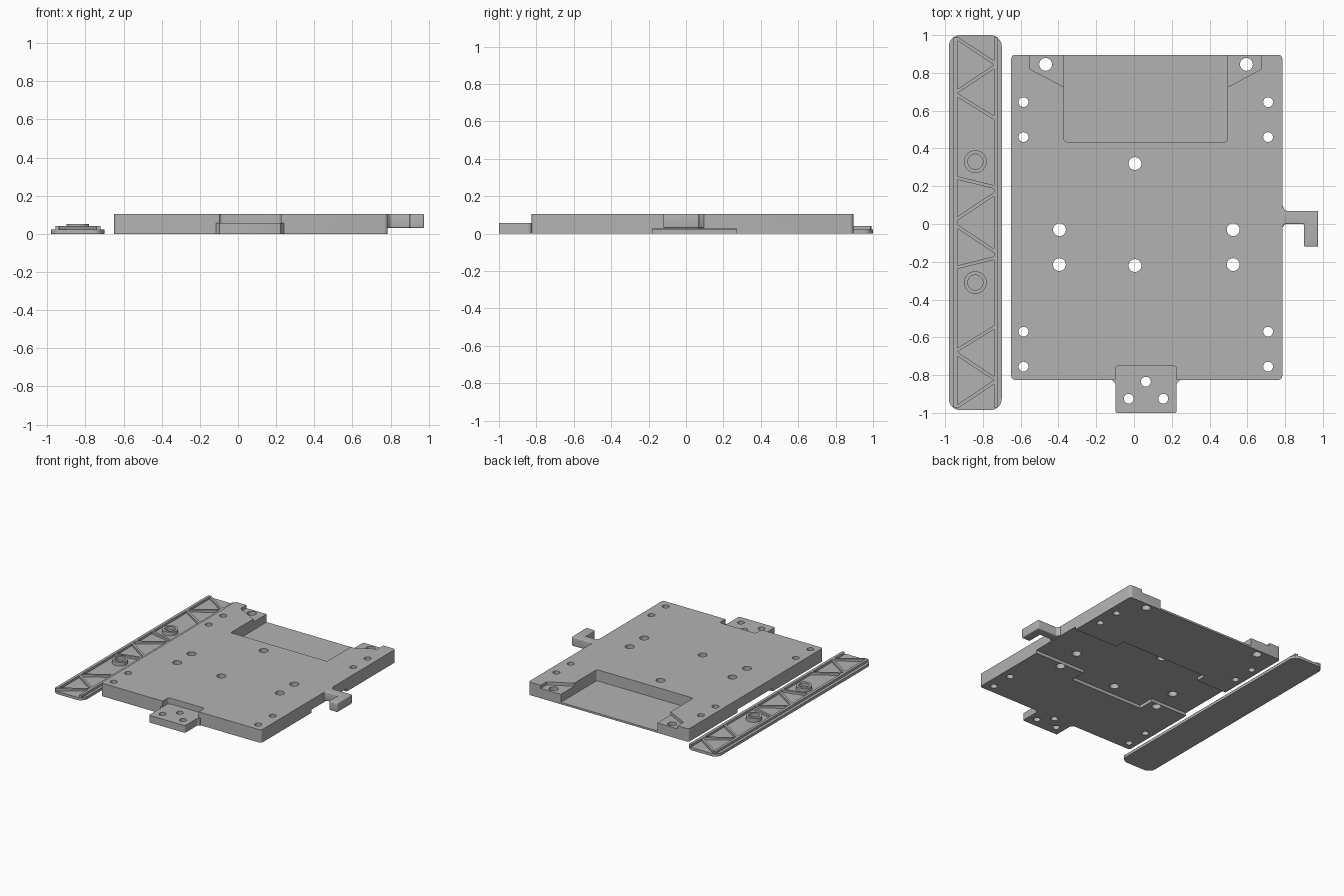
import bpy, bmesh, math
from mathutils import Matrix, Vector

if "Cube" in bpy.data.objects:
    bpy.data.objects.remove(bpy.data.objects["Cube"])

grey = bpy.data.materials.new("grey")
grey.diffuse_color = (0.45, 0.45, 0.45, 1)
grey.use_nodes = True
grey.node_tree.nodes["Principled BSDF"].inputs["Base Color"].default_value = grey.diffuse_color


def finish(bm, name):
    bmesh.ops.recalc_face_normals(bm, faces=bm.faces)
    me = bpy.data.meshes.new(name)
    bm.to_mesh(me)
    bm.free()
    ob = bpy.data.objects.new(name, me)
    bpy.context.collection.objects.link(ob)
    me.materials.append(grey)
    return ob


def prism(name, pts, z0, z1, corner=0, segments=5):
    """Extruded outline with optional rounded upright corners."""
    bm = bmesh.new()
    f = bm.faces.new([bm.verts.new((x, y, z0)) for x, y in pts])
    ext = bmesh.ops.extrude_face_region(bm, geom=[f])["geom"]
    for v in ext:
        if isinstance(v, bmesh.types.BMVert):
            v.co.z = z1
    if corner:
        up = [e for e in bm.edges if abs(e.verts[0].co.z - e.verts[1].co.z) > 1e-5]
        bmesh.ops.bevel(bm, geom=up, offset=corner, segments=segments,
                        profile=0.5, affect='EDGES')
    return finish(bm, name)


def rect(x0, x1, y0, y1):
    return [(x0, y0), (x1, y0), (x1, y1), (x0, y1)]


def drills(spots):
    """Cutter made of one round pin per (x, y, radius)."""
    bm = bmesh.new()
    for x, y, r in spots:
        bmesh.ops.create_cone(bm, cap_ends=True, segments=32, radius1=r, radius2=r,
                              depth=0.5, matrix=Matrix.Translation((x, y, 0.05)))
    return finish(bm, "drill_cutter")


def select(ob):
    bpy.ops.object.select_all(action='DESELECT')
    ob.select_set(True)
    bpy.context.view_layer.objects.active = ob


def cut(ob, cutter):
    select(ob)
    m = ob.modifiers.new("cut", 'BOOLEAN')
    m.operation, m.solver, m.object = 'DIFFERENCE', 'EXACT', cutter
    bpy.ops.object.modifier_apply(modifier=m.name)
    bpy.data.objects.remove(cutter)


def smooth(ob):
    select(ob)
    bpy.ops.object.shade_smooth_by_angle(angle=math.radians(30))


# Base plate
plate = prism("base_plate", rect(-0.65, 0.785, -0.825, 0.895), 0, 0.105, 0.02)

# Shallow pads beside the rear pocket
for name, s in (("left", 1), ("right", -1)):
    pts = [(-0.55, 0.95), (-0.55, 0.82), (-0.37, 0.725), (-0.2, 0.725), (-0.2, 0.95)]
    cx = 0.0625
    pts = [(x if s == 1 else 2 * cx - x, y) for x, y in pts]
    cut(plate, prism(name + "_pad_cutter", pts, 0.08, 0.2))

# Deep rear pocket with a thin floor
cut(plate, prism("pocket_cutter", rect(-0.37, 0.495, 0.435, 1.0), 0.015, 0.3, 0.015))

# Stepped channel across the underside
channel = [(-0.8, -0.18), (-0.32, -0.18), (-0.32, -0.31), (0.33, -0.31), (0.33, -0.18),
           (0.9, -0.18), (0.9, 0.27), (0.40, 0.27), (0.40, 0.355), (-0.38, 0.355),
           (-0.38, 0.27), (-0.8, 0.27)]
cut(plate, prism("channel_cutter", channel, -0.1, 0.025))

# Front notch above the tab
cut(plate, prism("notch_cutter", rect(-0.098, 0.225, -0.95, -0.75), 0.058, 0.3, 0.02))

# Mounting holes
holes = [(x, y, 0.026) for x in (-0.585, 0.71) for y in (0.645, 0.46, -0.57, -0.755)]
holes += [(x, y, 0.034) for x in (-0.395, 0.525) for y in (-0.03, -0.215)]
holes += [(0.005, 0.32, 0.034), (0.005, -0.22, 0.034),
          (-0.468, 0.845, 0.034), (0.595, 0.845, 0.034)]
cut(plate, drills(holes))
smooth(plate)

# Front tab with three holes
tab = prism("front_tab", [(-0.098, -1.0), (0.225, -1.0), (0.225, -0.845), (0.245, -0.825),
                          (-0.118, -0.825), (-0.098, -0.845)], 0, 0.058, 0.008, 3)
tab_holes = [(0.063, -0.835, 0.026), (-0.028, -0.925, 0.026), (0.155, -0.925, 0.026)]
cut(tab, drills(tab_holes))
cut(plate, drills(tab_holes[:1]))
smooth(tab)

# Side hook
hook = prism("side_hook", [(0.77, -0.02), (0.785, -0.02), (0.80, 0.0), (0.90, 0.0),
                           (0.90, -0.12), (0.975, -0.12), (0.975, 0.07), (0.80, 0.07),
                           (0.785, 0.10), (0.77, 0.10)], 0.03, 0.105)
select(hook)
bev = hook.modifiers.new("round", 'BEVEL')
bev.width, bev.segments = 0.016, 4
bpy.ops.object.modifier_apply(modifier=bev.name)
smooth(hook)

# Separate side rail: base strip
smooth(prism("rail_base", rect(-0.98, -0.70, -0.985, 1.0), 0, 0.022, 0.06, 8))

# Long rail ribs
TOP = 0.041
for name, x0, x1 in (("outer", -0.957, -0.935), ("inner", -0.742, -0.72)):
    prism(name + "_rail_rib", rect(x0, x1, -0.972, 0.987), 0.015, TOP)

# Diagonal rail braces, mirrored about the middle of the rail
L, R, MID = -0.94, -0.737, 0.0075
braces = [((L, 0.985), (R, 0.85)), ((R, 0.835), (L, 0.70)), ((L, 0.685), (R, 0.56)),
          ((L, 0.245), (R, 0.195)), ((R, 0.16), (L, 0.025))]
for i, (a, b) in enumerate(braces):
    for s in (1, -1):
        p = Vector((a[0], MID + s * (a[1] - MID)))
        q = Vector((b[0], MID + s * (b[1] - MID)))
        d = (q - p).normalized()
        n = Vector((-d.y, d.x)) * 0.009
        prism(f"rail_brace_{i}", [p + n, p - n, q - n, q + n], 0.015, TOP - 0.001)

# Hollow round rail bosses
for y in (0.33, -0.31):
    bm = bmesh.new()
    bmesh.ops.create_cone(bm, cap_ends=True, segments=40, radius1=0.06, radius2=0.06,
                          depth=0.037, matrix=Matrix.Translation((-0.84, y, 0.0335)))
    top = max(bm.faces, key=lambda f: f.calc_center_median().z)
    bmesh.ops.inset_region(bm, faces=[top], thickness=0.02)
    ext = bmesh.ops.extrude_face_region(bm, geom=[top])["geom"]
    bmesh.ops.delete(bm, geom=[top], context='FACES_ONLY')
    for v in ext:
        if isinstance(v, bmesh.types.BMVert):
            v.co.z = 0.024
    smooth(finish(bm, "rail_boss"))
